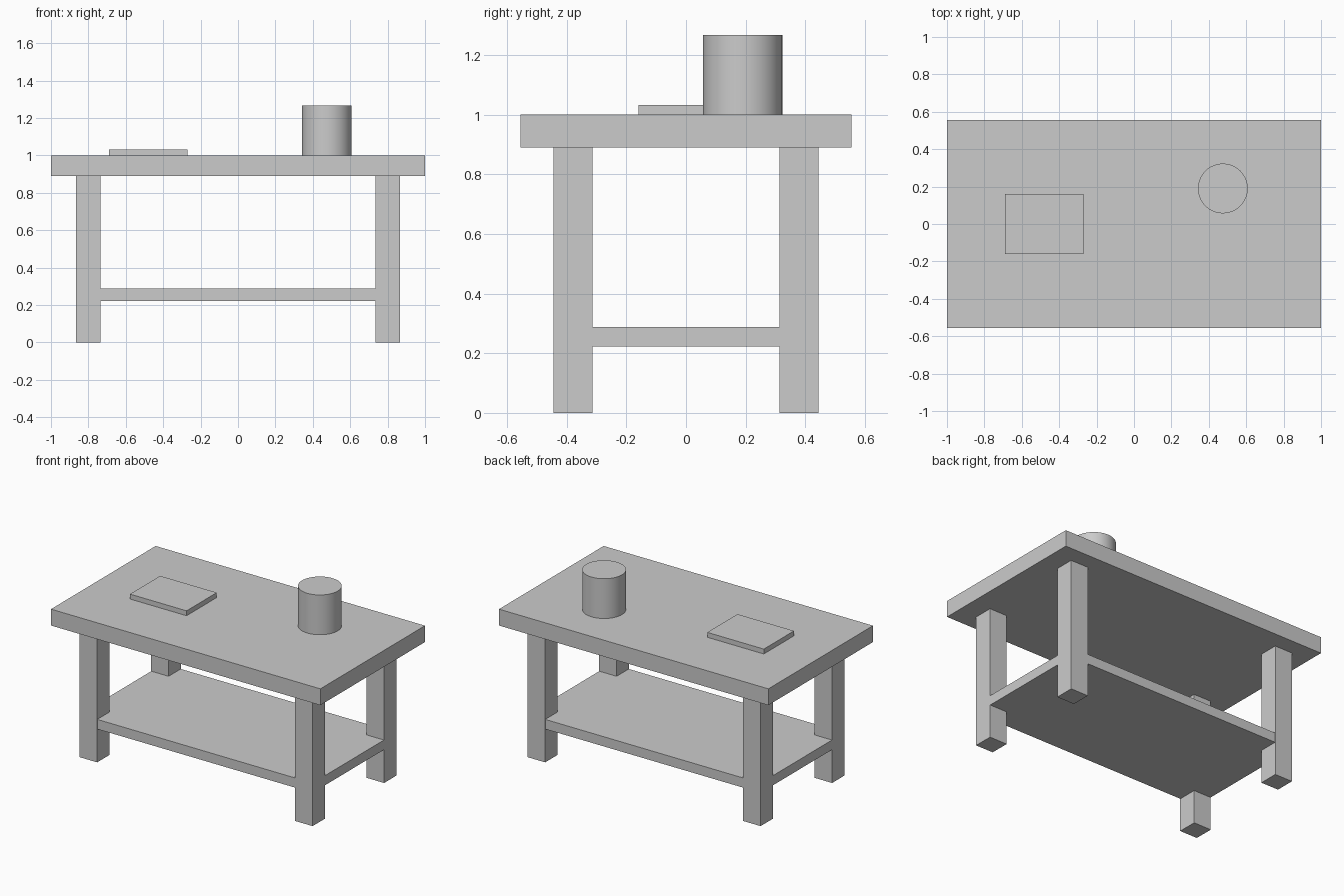
import bpy
import math

cube = bpy.data.objects.get("Cube")
if cube:
    bpy.data.objects.remove(cube, do_unlink=True)

grey = bpy.data.materials.new("plain_grey")
grey.use_nodes = True
colour = (0.6, 0.6, 0.6, 1)
grey.diffuse_color = colour
grey.node_tree.nodes["Principled BSDF"].inputs["Base Color"].default_value = colour


def box(name, x, y, z):
    """Box spanning the given (low, high) range on each axis."""
    spans = (x, y, z)
    bpy.ops.mesh.primitive_cube_add(size=1, location=[sum(s) / 2 for s in spans])
    part = bpy.context.object
    part.name = name
    part.scale = [s[1] - s[0] for s in spans]
    bpy.ops.object.transform_apply(location=False, rotation=False, scale=True)
    part.data.materials.append(grey)
    return part


# Table top
TOP = 1.0
UNDERSIDE = 0.89
box("table_top", (-1, 1), (-0.555, 0.555), (UNDERSIDE, TOP))

# Four square legs
LEG_X, LEG_Y, LEG_HALF = 0.8, 0.379, 0.065
for x_name, sx in (("left", 1), ("right", -1)):
    for y_name, sy in (("front", -1), ("back", 1)):
        cx, cy = sx * LEG_X, sy * LEG_Y
        box(f"{y_name}_{x_name}_leg",
            (cx - LEG_HALF, cx + LEG_HALF),
            (cy - LEG_HALF, cy + LEG_HALF),
            (0, UNDERSIDE))

# Lower shelf, running to the outer faces of the legs
shelf_x = LEG_X + LEG_HALF - 0.001
shelf_y = LEG_Y + LEG_HALF - 0.001
box("lower_shelf", (-shelf_x, shelf_x), (-shelf_y, shelf_y), (0.223, 0.288))

# Book lying on the table
box("book", (-0.69, -0.27), (-0.16, 0.16), (TOP, TOP + 0.033))

# Round pot
POT_HEIGHT = 0.267
bpy.ops.mesh.primitive_cylinder_add(
    vertices=64, radius=0.133, depth=POT_HEIGHT,
    location=(0.475, 0.19, TOP + POT_HEIGHT / 2))
pot = bpy.context.object
pot.name = "round_pot"
pot.data.materials.append(grey)
bpy.ops.object.shade_smooth_by_angle(angle=math.radians(30))
